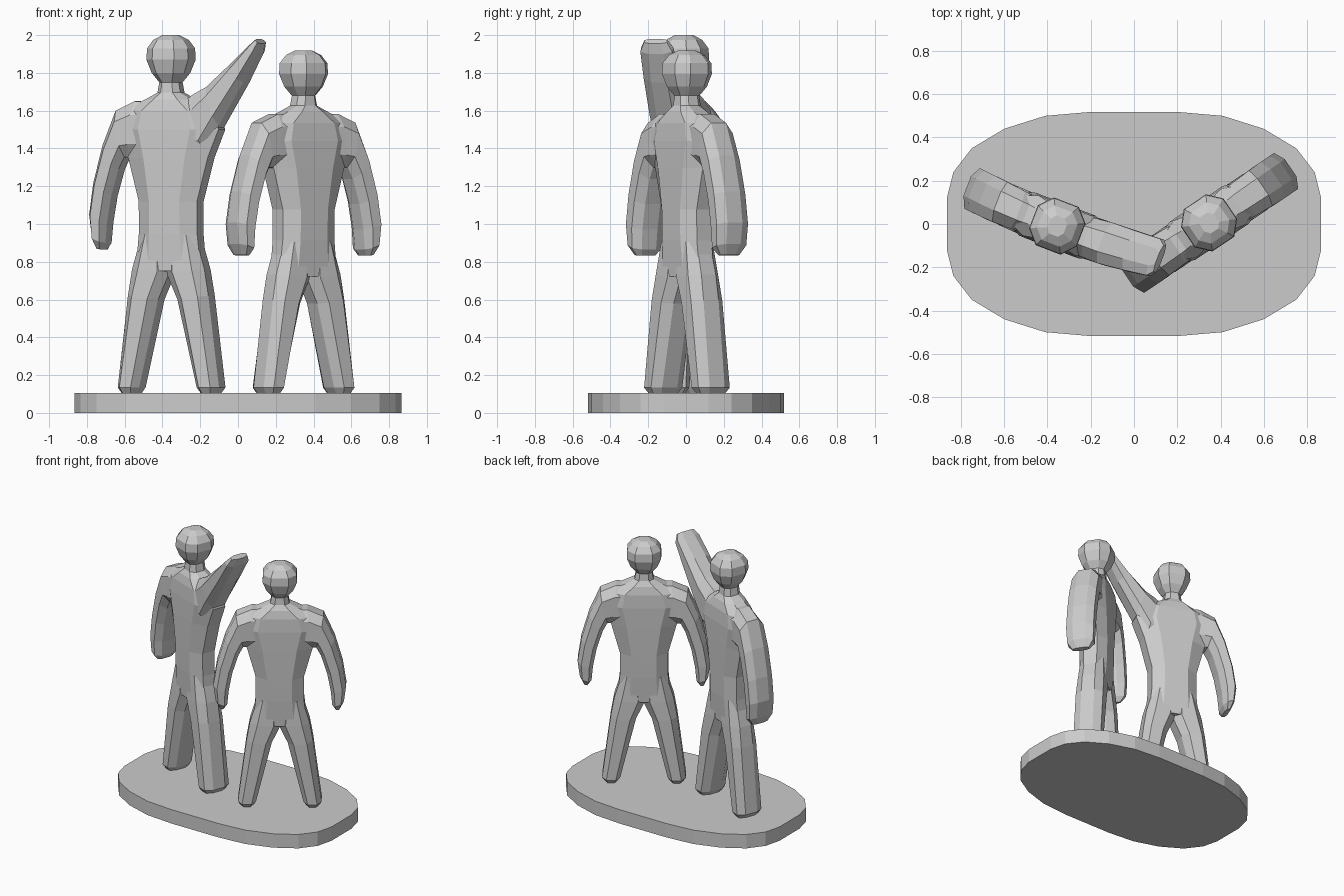
import bpy, bmesh
from math import radians
from mathutils import Matrix, Vector

if "Cube" in bpy.data.objects:
    bpy.data.objects.remove(bpy.data.objects["Cube"])

FLOOR = 0.1


def make_object(name, bm):
    bmesh.ops.recalc_face_normals(bm, faces=bm.faces[:])
    mesh = bpy.data.meshes.new(name)
    bm.to_mesh(mesh)
    bm.free()
    ob = bpy.data.objects.new(name, mesh)
    bpy.context.collection.objects.link(ob)
    return ob


def loft(name, sections, side=1):
    """Octagonal tube; a section is (edge point A, edge point B, half depth)."""
    bm = bmesh.new()
    rings = []
    for (ax, az), (bx, bz), d in sections:
        a, b = Vector((side * ax, 0, az)), Vector((side * bx, 0, bz))
        mid, half = (a + b) / 2, (a - b) / 2
        ring = [(1, .48), (.52, 1), (-.52, 1), (-1, .48),
                (-1, -.48), (-.52, -1), (.52, -1), (1, -.48)]
        rings.append([bm.verts.new(mid + half * p + Vector((0, d * q, 0))) for p, q in ring])
    for r0, r1 in zip(rings, rings[1:]):
        for i in range(8):
            j = (i + 1) % 8
            bm.faces.new((r0[i], r0[j], r1[j], r1[i]))
    bm.faces.new(rings[0])
    bm.faces.new(rings[-1])
    return make_object(name, bm)


# torso, neck and head: (height, half width, half depth)
TRUNK = [(.75, .185, .09), (.95, .165, .1), (1.12, .165, .103), (1.35, .225, .106),
         (1.5, .285, .106), (1.6, .25, .1), (1.66, .13, .085), (1.695, .065, .065),
         (1.75, .055, .06), (1.80, .092, .095), (1.87, .118, .118),
         (1.93, .115, .115), (1.975, .085, .085), (2.0, .04, .045)]
LEG = [((.265, FLOOR), (.185, FLOOR), .075), ((.287, .135), (.163, .135), .1),
       ((.228, .62), (.055, .6), .1), ((.205, .76), (-.01, .745), .096),
       ((.15, .95), (.01, .92), .085)]
LOWERED_ARM = [((.08, 1.64), (.12, 1.36), .085), ((.19, 1.65), (.22, 1.35), .093),
               ((.30, 1.6), (.25, 1.355), .098), ((.375, 1.42), (.283, 1.29), .1),
               ((.43, 1.22), (.325, 1.15), .1), ((.455, 1.05), (.35, 1.01), .1),
               ((.44, .93), (.36, .9), .095), ((.415, .87), (.38, .865), .06)]
RAISED_ARM = [((.05, 1.62), (.1, 1.36), .085), ((.14, 1.685), (.205, 1.37), .095),
              ((.215, 1.725), (.285, 1.52), .1), ((.335, 1.835), (.42, 1.75), .095),
              ((.455, 1.95), (.495, 1.90), .09), ((.485, 1.98), (.508, 1.955), .065)]


def figure(name, location, turn, height, bend, right_arm):
    body = loft(name, [((w, z), (-w, z), d) for z, w, d in TRUNK])
    parts = [loft("leg_left", LEG, -1), loft("leg_right", LEG),
             loft("arm_left", LOWERED_ARM, -1), loft("arm_right", right_arm)]
    # fuse limbs into one skin
    for part in parts:
        mod = body.modifiers.new("join", 'BOOLEAN')
        mod.operation = 'UNION'
        mod.solver = 'EXACT'
        mod.object = part
        bpy.context.view_layer.objects.active = body
        bpy.ops.object.modifier_apply(modifier=mod.name)
        bpy.data.objects.remove(part)
    # height, slight curve of the arms, and facing direction
    for v in body.data.vertices:
        v.co.z = FLOOR + (v.co.z - FLOOR) * height
        v.co.y += bend * v.co.x ** 2
    body.data.transform(Matrix.Translation(location) @ Matrix.Rotation(radians(turn), 4, 'Z'))
    return body


# base plate: rounded oval slab
quarter = [(.865, .12), (.835, .24), (.75, .35), (.6, .44), (.41, .5), (.2, .518)]
outline = (quarter + [(-x, y) for x, y in quarter[::-1]]
           + [(-x, -y) for x, y in quarter] + [(x, -y) for x, y in quarter[::-1]])
bm = bmesh.new()
slab = bm.faces.new([bm.verts.new((x, y, 0)) for x, y in outline])
top = bmesh.ops.extrude_face_region(bm, geom=[slab], use_keep_orig=True)
bmesh.ops.translate(bm, vec=(0, 0, .105),
                    verts=[g for g in top["geom"] if isinstance(g, bmesh.types.BMVert)])
make_object("base_plate", bm)

# two standing figures
figure("waving_figure", (-.355, -.01, 0), -21, 1.0, .12, RAISED_ARM)
figure("resting_figure", (.347, .005, 0), 34, .957, 0, LOWERED_ARM)
